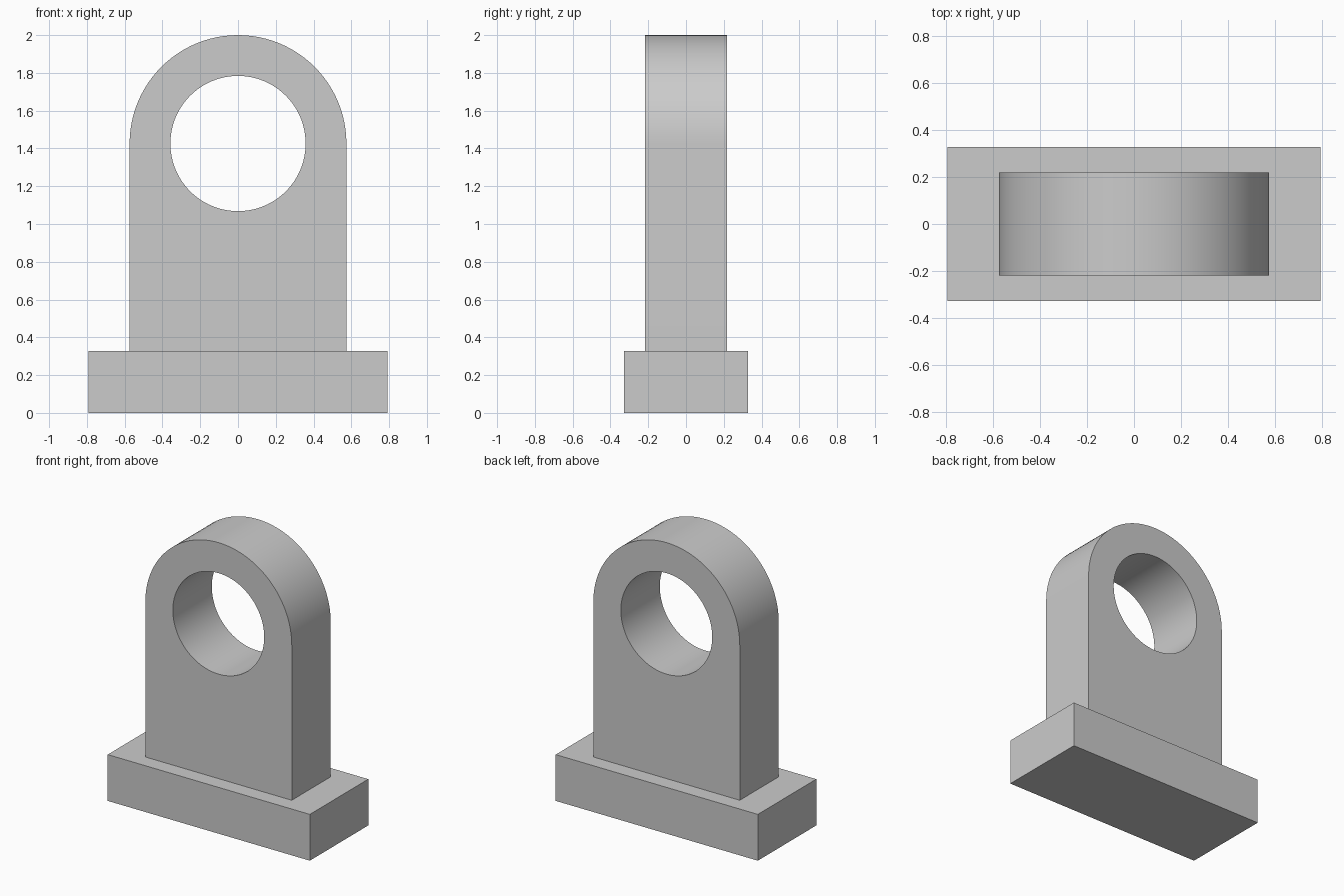
import bpy
import bmesh
from math import cos, sin, pi, radians

cube = bpy.data.objects.get("Cube")
if cube:
    bpy.data.objects.remove(cube, do_unlink=True)

BASE_HALF = (0.792, 0.327)   # half width and half depth of the foot
BASE_TOP = 0.328
PLATE_R = 0.574              # rounded top radius and half width
PLATE_HALF_DEPTH = 0.218
HOLE_R = 0.358
HOLE_Z = 2.0 - PLATE_R
SEGMENTS = 96

grey = bpy.data.materials.new("plain grey")
grey.use_nodes = True
colour = (0.6, 0.6, 0.6, 1.0)
grey.diffuse_color = colour
grey.node_tree.nodes["Principled BSDF"].inputs["Base Color"].default_value = colour


def arc(radius, sweep, steps):
    """Points in x, z around the hole centre, starting at +x."""
    return [(radius * cos(sweep * i / steps), HOLE_Z + radius * sin(sweep * i / steps))
            for i in range(steps + 1)]


def make_prism(name, loops, half_depth):
    """Extrude an outline with optional holes along y."""
    bm = bmesh.new()
    edges = []
    for loop in loops:
        verts = [bm.verts.new((x, -half_depth, z)) for x, z in loop]
        edges += [bm.edges.new((v, verts[i - 1])) for i, v in enumerate(verts)]
    bmesh.ops.triangle_fill(bm, edges=edges, use_beauty=True, normal=(0, -1, 0))
    grown = bmesh.ops.extrude_face_region(bm, geom=bm.faces[:], use_keep_orig=True)
    moved = [g for g in grown["geom"] if isinstance(g, bmesh.types.BMVert)]
    bmesh.ops.translate(bm, verts=moved, vec=(0, 2 * half_depth, 0))
    bmesh.ops.recalc_face_normals(bm, faces=bm.faces[:])
    mesh = bpy.data.meshes.new(name)
    bm.to_mesh(mesh)
    bm.free()
    mesh.materials.append(grey)
    obj = bpy.data.objects.new(name, mesh)
    bpy.context.collection.objects.link(obj)
    return obj


# Rectangular foot
w, d = BASE_HALF
make_prism("base_block", [[(-w, 0), (w, 0), (w, BASE_TOP), (-w, BASE_TOP)]], d)

# Upright plate with rounded top and round bore
outline = [(-PLATE_R, BASE_TOP), (PLATE_R, BASE_TOP)] + arc(PLATE_R, pi, SEGMENTS // 2)
bore = arc(HOLE_R, 2 * pi, SEGMENTS)[:-1]
plate = make_prism("upright_lug", [outline, bore], PLATE_HALF_DEPTH)

# Smooth curved walls, crisp rims
bpy.ops.object.select_all(action="DESELECT")
plate.select_set(True)
bpy.context.view_layer.objects.active = plate
bpy.ops.object.shade_smooth_by_angle(angle=radians(30))
